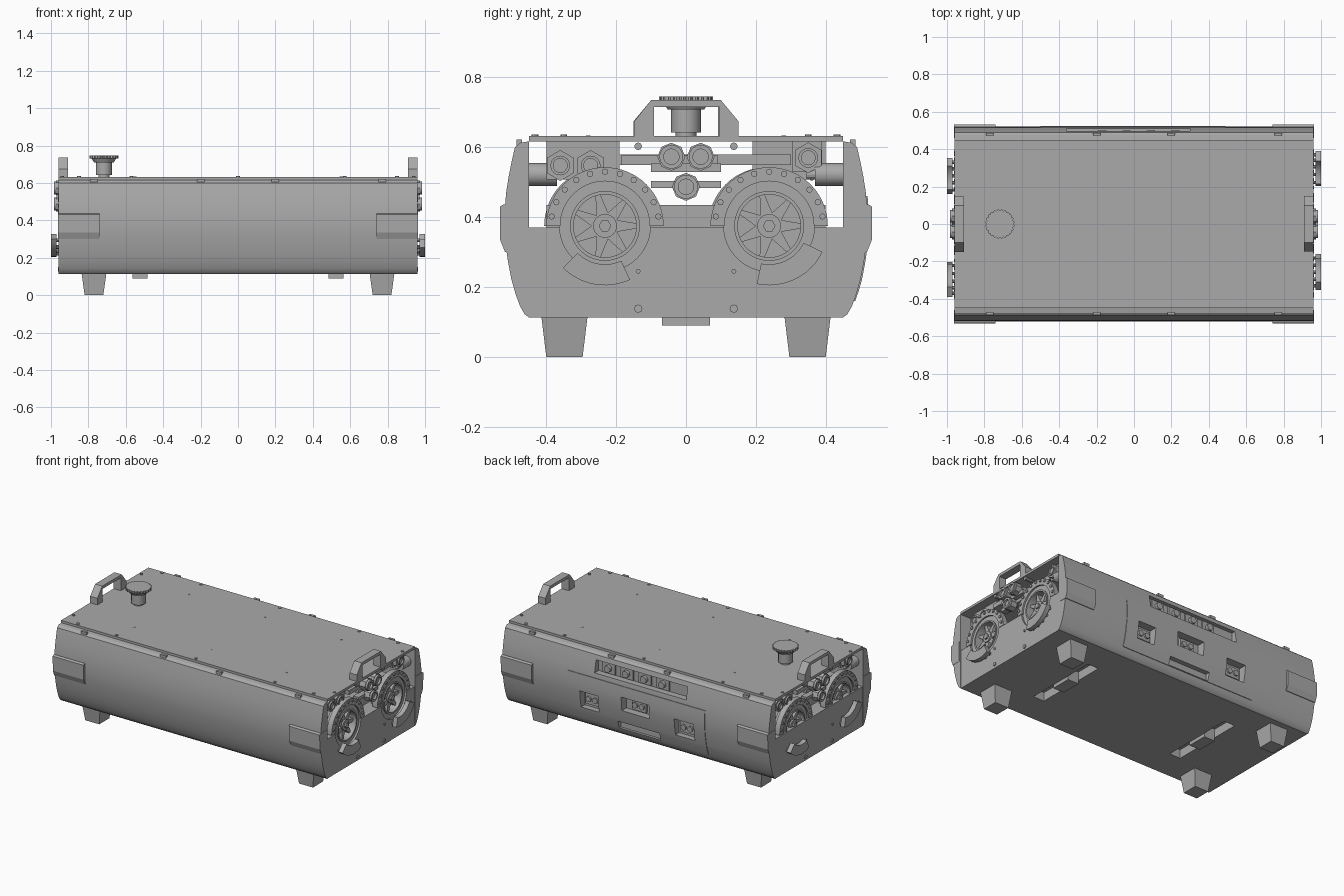
import bpy, bmesh
from math import sin, cos, pi, radians
from mathutils import Vector

if "Cube" in bpy.data.objects:
    bpy.data.objects.remove(bpy.data.objects["Cube"])

grey = bpy.data.materials.new("plain grey")
grey.use_nodes = True
grey.diffuse_color = (0.4, 0.4, 0.4, 1)
grey.node_tree.nodes["Principled BSDF"].inputs["Base Color"].default_value = (0.4, 0.4, 0.4, 1)


def make(name, verts, faces, smooth=False):
    bm = bmesh.new()
    vs = [bm.verts.new(v) for v in verts]
    for f in faces:
        bm.faces.new([vs[i] for i in f])
    bmesh.ops.recalc_face_normals(bm, faces=bm.faces)
    me = bpy.data.meshes.new(name)
    bm.to_mesh(me)
    bm.free()
    me.materials.append(grey)
    ob = bpy.data.objects.new(name, me)
    bpy.context.collection.objects.link(ob)
    if smooth:
        bpy.ops.object.select_all(action="DESELECT")
        ob.select_set(True)
        bpy.context.view_layer.objects.active = ob
        bpy.ops.object.shade_smooth_by_angle(angle=radians(30))
    return ob


def place(axis, p, h):
    return {"x": (h, p[0], p[1]), "y": (p[0], h, p[1]), "z": (p[0], p[1], h)}[axis]


def prism(name, axis, pts, lo, hi, top=None, smooth=False):
    """Extrude an outline along an axis, with an optional different end outline."""
    n = len(pts)
    verts = [place(axis, p, lo) for p in pts] + [place(axis, p, hi) for p in top or pts]
    faces = [range(n), range(n, 2 * n)]
    faces += [(i, (i + 1) % n, (i + 1) % n + n, i + n) for i in range(n)]
    return make(name, verts, faces, smooth)


def rect(a0, a1, b0, b1):
    return [(a0, b0), (a1, b0), (a1, b1), (a0, b1)]


def box(name, x, y, z):
    return prism(name, "z", rect(*x, *y), *z)


def circle(c, r, n=32, start=0.0):
    return [(c[0] + r * cos(start + 2 * pi * i / n), c[1] + r * sin(start + 2 * pi * i / n)) for i in range(n)]


def cyl(name, axis, c, r, lo, hi, n=32, r2=None):
    return prism(name, axis, circle(c, r, n), lo, hi, circle(c, r2 or r, n), n > 12)


def arc(name, c, r0, r1, a0, a1, lo, hi, n=32):
    """Flat ring sector facing x; angles in degrees."""
    full = a1 - a0 >= 360
    count = n if full else n + 1
    verts, faces = [], []
    for i in range(count):
        a = radians(a0 + (a1 - a0) * i / n)
        for r, h in ((r0, lo), (r1, lo), (r1, hi), (r0, hi)):
            verts.append((h, c[0] + r * cos(a), c[1] + r * sin(a)))
    for i in range(n):
        j = (i + 1) % count
        faces += [(4 * i + k, 4 * i + (k + 1) % 4, 4 * j + (k + 1) % 4, 4 * j + k) for k in range(4)]
    if not full:
        faces += [range(4), range(4 * n, 4 * n + 4)]
    return make(name, verts, faces, True)


def cut(ob, cutters):
    bpy.context.view_layer.objects.active = ob
    for c in cutters:
        m = ob.modifiers.new("cut", "BOOLEAN")
        m.operation, m.solver, m.object = "DIFFERENCE", "EXACT", c
        bpy.ops.object.modifier_apply(modifier=m.name)


def discard(obs):
    for o in obs:
        bpy.data.objects.remove(o)


# Curved side shells
profile = [(.45, .113), (.462, .122), (.475, .145), (.488, .18), (.5, .222), (.51, .275), (.517, .325),
           (.52, .37), (.519, .42), (.515, .47), (.508, .515), (.499, .56), (.49, .6), (.475, .613), (.45, .617)]


def outer(z):
    for (y0, z0), (y1, z1) in zip(profile, profile[1:]):
        if z <= z1:
            return y0 + (y1 - y0) * (z - z0) / (z1 - z0)
    return .45


back = prism("back_shell", "x", profile, -.96, .96, smooth=True)
prism("front_shell", "x", [(-y, z) for y, z in profile], -.96, .96, smooth=True)

# Raised service panel on the back with socket recesses
zs = [.16 + .03 * i for i in range(11)]
panel = prism("back_panel", "x", [(outer(z) + .004, z) for z in zs] + [(.47, zs[-1]), (.47, zs[0])], -.5, .49, smooth=True)
windows = [((.27, .4), (.24, .35)), ((-.1, .1), (.3, .39)), ((-.42, -.28), (.24, .35)),
           ((-.16, .14), (.165, .215)), ((-.36, .3), (.49, .57))]
cutters = [box("cutter", x, (.47, .6), z) for x, z in windows]
cut(back, cutters)
cut(panel, cutters)
discard(cutters)
for x, z in windows[:3]:
    mx, mz = sum(x) / 2, sum(z) / 2
    box("socket_plate", (mx - .05, mx + .05), (.465, .485), (mz - .035, mz + .035))
    for s in (-1, 1):
        cyl("socket", "y", (mx + s * .024, mz), .018, .48, .495, 16)
for i in range(4):
    gx = .22 - i * .13
    box("switch_plate", (gx - .045, gx + .045), (.465, .48), (.495, .565))
    cyl("switch", "y", (gx, .53), .022, .475, .5, 16)

# Grip pads at the four corners
for sy in (-1, 1):
    for sx in (-1, 1):
        pts = [(.46, .30), (.518, .30), (.532, .335), (.533, .43), (.524, .436), (.46, .436)]
        prism("grip_pad", "x", [(sy * y, z) for y, z in pts], *sorted((sx * .74, sx * .962)))

# Lower tray with fan wells and underside slots
fans = [(-.232, .375), (.238, .375)]
tray = box("lower_tray", (-.957, .957), (-.451, .451), (.113, .37))
cutters = [cyl("cutter", "x", f, .13, *h, 48) for f in fans for h in ((.88, 1), (-1, -.88))]
cutters[2:] = cutters[2:]
# The opposite end is turned half way round, so its wells are mirrored
for c in cutters:
    if c.data.vertices[0].co.x < 0:
        for v in c.data.vertices:
            v.co.y *= -1
cutters += [box("cutter", (sx * .525 - .04, sx * .525 + .04), (-.25, .25), (.05, .17)) for sx in (-1, 1)]
cut(tray, cutters)
discard(cutters)
box("inner_case", (-.86, .86), (-.4, .4), (.365, .435))
box("top_plate", (-.96, .96), (-.45, .45), (.616, .632))

# Feet and underside blocks
for sx in (-1, 1):
    box("under_block", (sx * .525 - .04, sx * .525 + .04), (-.068, .068), (.09, .18))
    for sy in (-1, 1):
        x, y = sx * .77, sy * .348
        prism("foot", "z", rect(x - .05, x + .05, y - .052, y + .052), 0, .115,
              rect(x - .066, x + .066, y - .066, y + .066))

# Filler cap
cap = (-.717, 0)
cyl("cap_base", "z", cap, .03, .63, .65)
cyl("cap_neck", "z", cap, .043, .643, .712)
cyl("cap_flange", "z", cap, .052, .708, .731, r2=.066)
teeth = []
for i in range(72):
    r = .078 if i % 3 else .071
    teeth.append((cap[0] + r * cos(2 * pi * i / 72), cap[1] + r * sin(2 * pi * i / 72)))
prism("cap_knob", "z", teeth, .73, .746)

# Screws on the top plate and along the seams
for sy in (-1, 1):
    for x in (-.94, .94):
        cyl("top_screw", "z", (x, sy * .35), .01, .63, .637, 8)
    for x in (-.55, 0, .55):
        cyl("top_screw", "z", (x, sy * .28), .006, .63, .634, 8)
    for x in (-.85, -.57, 0, .57, .85):
        cyl("top_screw", "z", (x, sy * .433), .01, .63, .637, 8)
    for x in (-.77, -.2, .2, .77):
        box("seam_clip", (x - .02, x + .02), (sy * .478 - .008, sy * .478 + .008), (.605, .622))

# ---- Parts of one end, repeated at the other ----
before = set(bpy.data.objects)

# Carrying handle
hoop = [(-.148, .63), (-.148, .675), (-.1, .735), (.1, .735), (.15, .675), (.15, .63),
        (.096, .63), (.096, .716), (-.092, .716), (-.092, .63)]
prism("handle", "x", hoop, .908, .96)

# Fans with bolted rims and lower clamps
for f, (a0, a1) in zip(fans, ((225, 295), (258, 334))):
    cyl("fan_back", "x", f, .131, .885, .9, 48)
    arc("fan_ring", f, .098, .131, 0, 360, .9, .945, 48)
    arc("fan_rim", f, .128, .168, 0, 180, .92, .955)
    arc("fan_lip", f, .09, .1, 0, 360, .9, .952, 48)
    cyl("fan_hub", "x", f, .034, .9, .94, 24)
    cyl("fan_hub_cap", "x", f, .018, .94, .95, 6)
    for i in range(7):
        a = 2 * pi * i / 7
        spoke = [(.028, -.018), (.092, -.007), (.092, .007), (.028, .018)]
        prism("fan_spoke", "x", [(f[0] + u * cos(a) - v * sin(a), f[1] + u * sin(a) + v * cos(a)) for u, v in spoke], .9, .93)
    arc("fan_clamp", f, .11, .17, a0, a1, .97, 1, 12)
    bolts = [(10 + 16 * i, .95, .962) for i in range(11)]
    bolts += [(a0 + 6 + (a1 - a0 - 12) * i / 4, .95, .999) for i in range(5)]
    for a, lo, hi in bolts:
        a = radians(a)
        cyl("fan_bolt", "x", (f[0] + .155 * cos(a), f[1] + .155 * sin(a)), .009, lo, hi, 8)

# Cable glands and their brackets
for c in ((-.042, .573), (.042, .573), (0, .487)):
    cyl("gland_nut", "x", c, .04, .93, .972, 8)
    arc("gland_ring", c, .022, .034, 0, 360, .97, .985, 24)
box("gland_bracket", (.9, .94), (-.1, .1), (.53, .553))
box("gland_bar", (.9, .93), (-.185, .09), (.55, .578))
box("lower_gland_bar", (.9, .94), (-.1, .1), (.484, .504))
box("cross_bar", (.87, .9), (-.2, .3), (.55, .58))

# Hexagonal fittings on mounting plates
box("left_fitting_plate", (.88, .9), (-.4, -.19), (.508, .616))
box("right_fitting_plate", (.88, .9), (.305, .39), (.53, .616))
for c in ((-.36, .548), (-.273, .548), (.35, .57)):
    prism("hex_nut", "x", circle(c, .044, 6, pi / 6), .9, .925)
    arc("hex_ring", c, .02, .028, 0, 360, .92, .935, 24)
cyl("side_connector", "y", (.9, .522), .033, .37, .45, 24)
cyl("side_connector_tip", "y", (.9, .522), .014, .345, .375, 12)

# Bolts on the end face
for y in (-.137, .137):
    for z, r in ((.138, .012), (.245, .007)):
        cyl("end_bolt", "x", (y, z), r, .95, .963, 8)
    cyl("top_lug", "x", (y, .603), .011, .9, .957, 8)

for ob in [o for o in bpy.data.objects if o not in before]:
    twin = ob.copy()
    twin.name = "opposite_" + ob.name.split(".")[0]
    twin.rotation_euler.z = pi
    bpy.context.collection.objects.link(twin)
